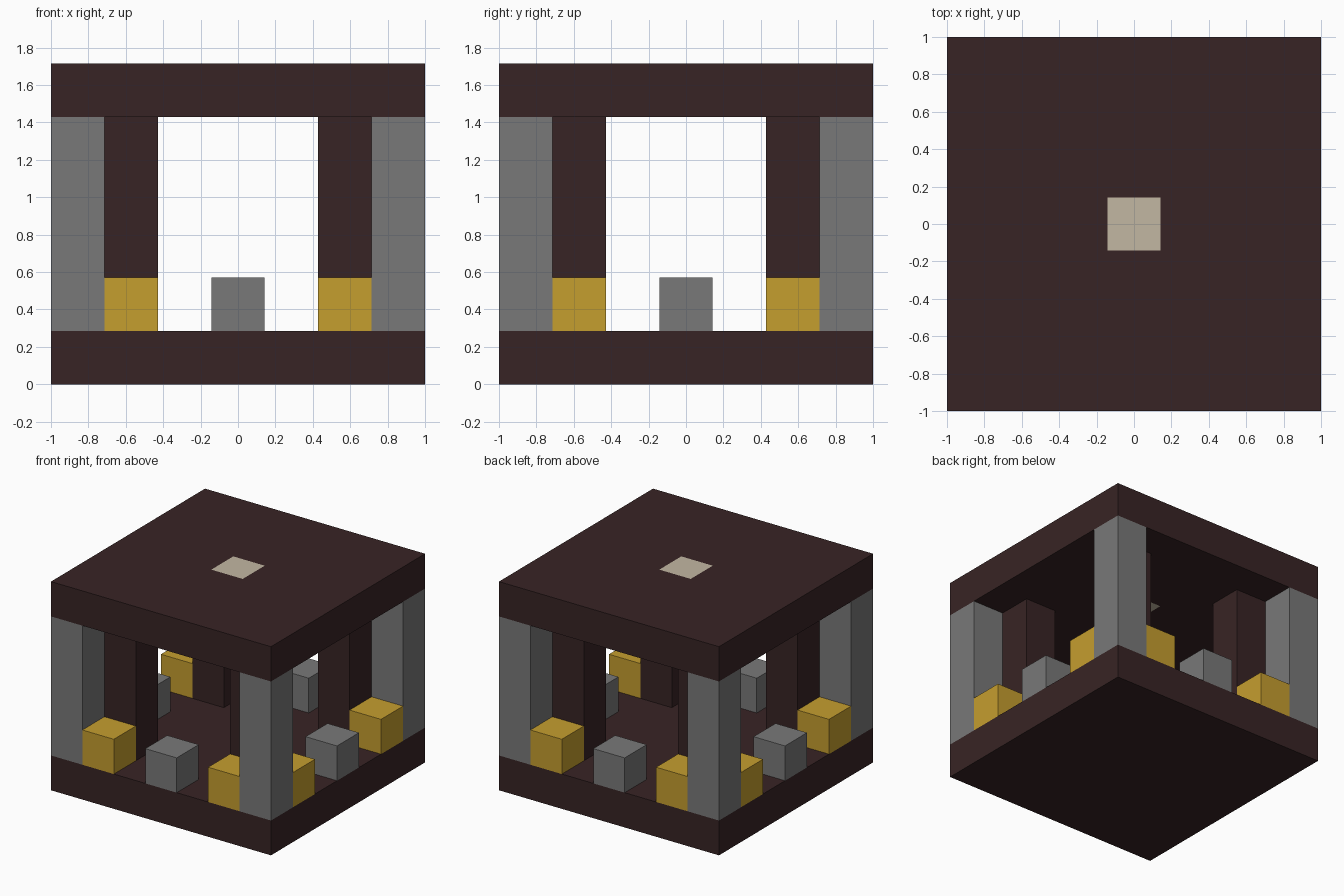
import bpy
import bmesh

U = 2 / 7  # one block of the seven-by-seven plan

cube = bpy.data.objects.get("Cube")
if cube:
    bpy.data.objects.remove(cube, do_unlink=True)


def material(name, rgb):
    mat = bpy.data.materials.new(name)
    mat.use_nodes = True
    mat.diffuse_color = (*rgb, 1)
    bsdf = next(n for n in mat.node_tree.nodes if n.type == "BSDF_PRINCIPLED")
    bsdf.inputs["Base Color"].default_value = (*rgb, 1)
    return mat


brown = material("dark brown", (0.039, 0.0175, 0.018))
grey = material("stone grey", (0.19, 0.19, 0.19))
gold = material("gold", (0.56, 0.342, 0.028))
cream = material("cream", (0.54, 0.475, 0.365))


def add_object(name, bm, mat):
    mesh = bpy.data.meshes.new(name)
    bmesh.ops.recalc_face_normals(bm, faces=bm.faces)
    bm.to_mesh(mesh)
    bm.free()
    mesh.materials.append(mat)
    obj = bpy.data.objects.new(name, mesh)
    bpy.context.collection.objects.link(obj)


def box(name, mat, x, y, z, width=1, height=1):
    """Square block in grid units: centre x, y and bottom z."""
    bm = bmesh.new()
    bmesh.ops.create_cube(bm, size=1)
    for v in bm.verts:
        v.co.x = (v.co.x * width + x) * U
        v.co.y = (v.co.y * width + y) * U
        v.co.z = ((v.co.z + 0.5) * height + z) * U
    add_object(name, bm, mat)


def square_ring(name, mat, outer, inner, z, height):
    """Slab with a square hole, from four square loops joined in a ring."""
    bm = bmesh.new()
    section = [(outer, z), (outer, z + height), (inner, z + height), (inner, z)]
    loops = [[bm.verts.new((sx * r * U, sy * r * U, h * U))
              for sx, sy in ((-1, -1), (1, -1), (1, 1), (-1, 1))]
             for r, h in section]
    for i in range(4):
        a, b = loops[i], loops[(i + 1) % 4]
        for j in range(4):
            k = (j + 1) % 4
            bm.faces.new((a[j], a[k], b[k], b[j]))
    add_object(name, bm, mat)


# Floor, roof and the light block set through the roof
box("floor_slab", brown, 0, 0, 0, width=7)
square_ring("roof_slab", brown, 3.5, 0.5, 5, 1)
box("roof_centre_block", cream, 0, 0, 5)

# Corner columns with an inner post and two gold blocks each
for sx, side in ((-1, "right"), (1, "left")):
    for sy, end in ((-1, "front"), (1, "back")):
        corner = f"{end}_{side}"
        box(f"{corner}_column", grey, 3 * sx, 3 * sy, 1, height=4)
        box(f"{corner}_inner_post", brown, 2 * sx, 2 * sy, 1, height=4)
        box(f"{corner}_gold_block_end", gold, 2 * sx, 3 * sy, 1)
        box(f"{corner}_gold_block_side", gold, 3 * sx, 2 * sy, 1)

# Grey block in the middle of each edge
for name, x, y in (("front", 0, -3), ("back", 0, 3), ("right", -3, 0), ("left", 3, 0)):
    box(f"{name}_edge_block", grey, x, y, 1)
